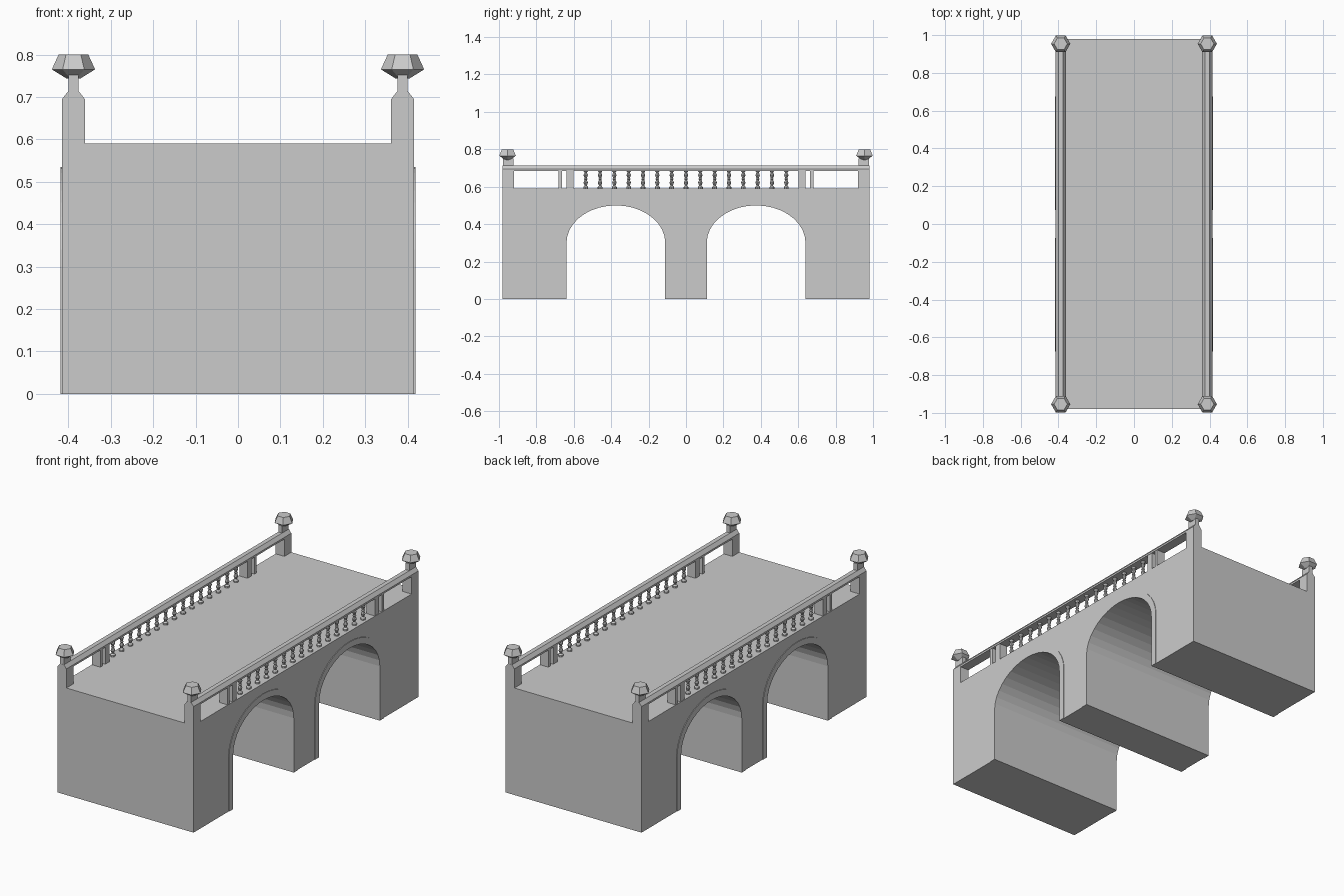
import bpy, bmesh
from math import sin, cos, pi
from mathutils import Matrix

if "Cube" in bpy.data.objects:
    bpy.data.objects.remove(bpy.data.objects["Cube"])

RAIL_X = 0.388   # centre line of each parapet
END_Y = 0.98


def finish(name, bm):
    bmesh.ops.recalc_face_normals(bm, faces=bm.faces)
    me = bpy.data.meshes.new(name)
    bm.to_mesh(me)
    bm.free()
    ob = bpy.data.objects.new(name, me)
    bpy.context.collection.objects.link(ob)
    return ob


def prism(name, pts, axis, lo, hi):
    """Extrude a profile: (y, z) points along x, or (x, z) points along y."""
    bm = bmesh.new()
    place = (lambda p, d: (d, p[0], p[1])) if axis == 'x' else (lambda p, d: (p[0], d, p[1]))
    a = [bm.verts.new(place(p, lo)) for p in pts]
    b = [bm.verts.new(place(p, hi)) for p in pts]
    bm.faces.new(a)
    bm.faces.new(b)
    for i in range(len(pts)):
        j = (i + 1) % len(pts)
        bm.faces.new((a[i], a[j], b[j], b[i]))
    return finish(name, bm)


def box(name, x0, x1, y0, y1, z0, z1):
    return prism(name, [(x0, z0), (x1, z0), (x1, z1), (x0, z1)], 'y', y0, y1)


def lathe(name, profile, sides, x, y):
    """Flat-faced turned shape from (radius, z) points."""
    bm = bmesh.new()
    rings = [[bm.verts.new((x + r * cos(2 * pi * i / sides), y + r * sin(2 * pi * i / sides), z))
              for i in range(sides)] for r, z in profile]
    for a, b in zip(rings, rings[1:]):
        for i in range(sides):
            j = (i + 1) % sides
            bm.faces.new((a[i], a[j], b[j], b[i]))
    bm.faces.new(rings[0])
    bm.faces.new(rings[-1])
    return finish(name, bm)


def arch(cy, half, rise, spring=0.30, n=18):
    """Arch outline from the ground, over the crown and back down."""
    curve = [(cy - half * cos(pi * i / n), spring + rise * sin(pi * i / n)) for i in range(n + 1)]
    return [(cy - half, 0)] + curve + [(cy + half, 0)]


# Bridge body with two arched openings
outline = [(-END_Y, 0)]
for cy in (-0.375, 0.375):
    outline += arch(cy, 0.264, 0.20)
outline += [(END_Y, 0), (END_Y, 0.59), (-END_Y, 0.59)]
prism("bridge_body", outline, 'x', -0.415, 0.415)

baluster = [(0.013, 0.588), (0.013, 0.598), (0.006, 0.606), (0.012, 0.622), (0.006, 0.636),
            (0.010, 0.641), (0.006, 0.646), (0.012, 0.662), (0.006, 0.676),
            (0.013, 0.684), (0.013, 0.692)]
finial = [(0.017, 0.744), (0.051, 0.765), (0.035, 0.80)]

for s in (-1, 1):
    x = s * RAIL_X
    # Thin raised trim round the arches
    for cy in (-0.375, 0.375):
        ring = arch(cy, 0.264, 0.20) + arch(cy, 0.30, 0.235)[::-1]
        prism("arch_trim", ring, 'x', s * 0.415, s * 0.418)

    # Handrail with bevelled top
    prism("handrail", [(x - 0.027, 0.685), (x + 0.027, 0.685), (x + 0.027, 0.695),
                       (x + 0.012, 0.714), (x - 0.012, 0.714), (x - 0.027, 0.695)],
          'y', -END_Y, END_Y)

    # Balusters
    for i in range(15):
        lathe("baluster", baluster, 8, x, (i - 7) * 0.0766)

    for t in (-1, 1):
        # End post, its neck and hexagonal finial
        box("end_post", x - 0.027, x + 0.027, t * 0.92, t * END_Y, 0.585, 0.69)
        box("post_neck", x - 0.012, x + 0.012, t * 0.922, t * 0.979, 0.70, 0.752)
        lathe("finial", finial, 6, x, t * 0.954)
        # Intermediate posts: one thick, one thin
        box("middle_post", x - 0.025, x + 0.025, t * 0.602, t * 0.638, 0.585, 0.69)
        box("thin_post", x - 0.025, x + 0.025, t * 0.663, t * 0.681, 0.585, 0.69)
